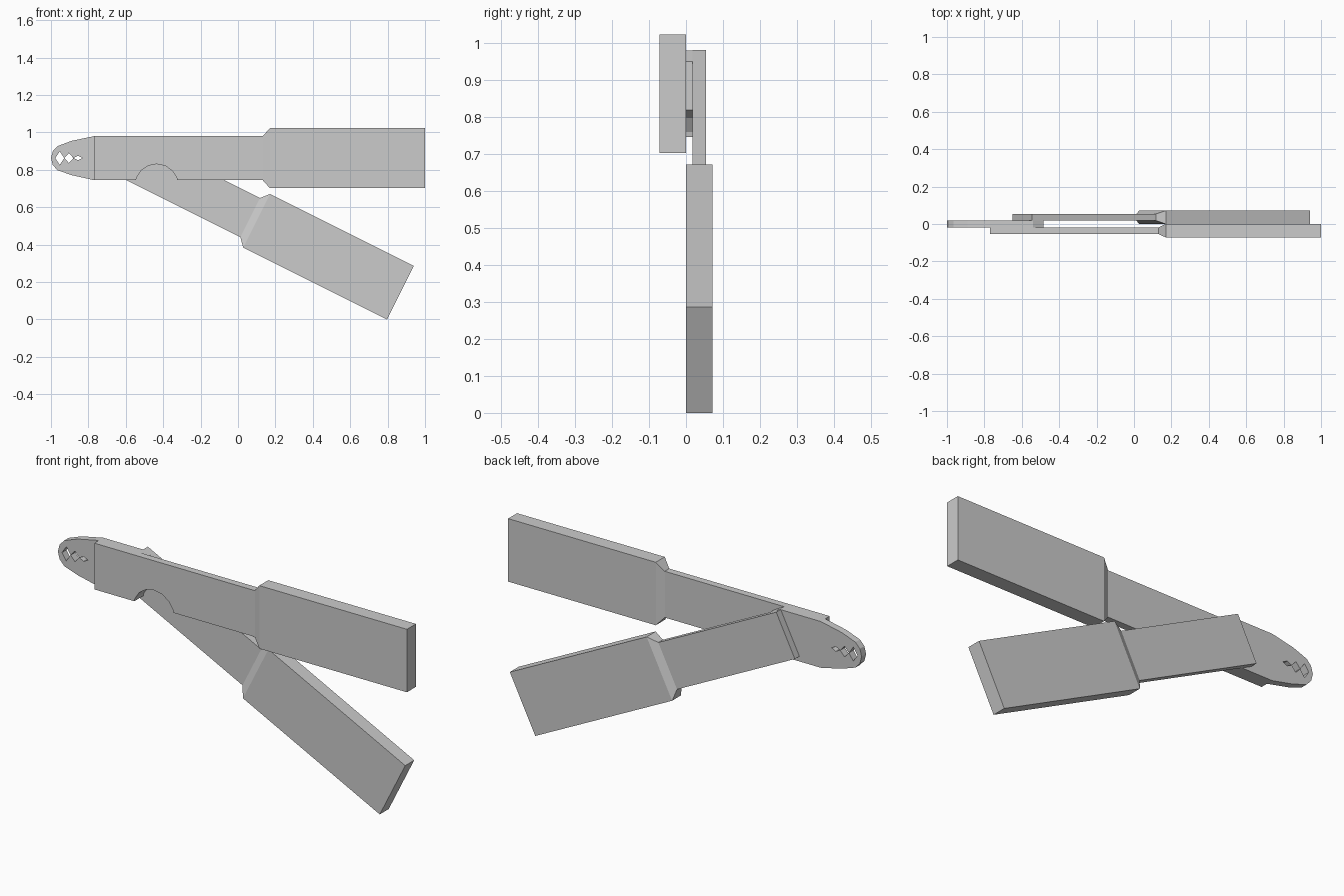
import bpy, bmesh, math
from mathutils import Matrix, Vector

if "Cube" in bpy.data.objects:
    bpy.data.objects.remove(bpy.data.objects["Cube"])


def loft_arm(name, sections, matrix):
    """Rectangular bar lofted along local x; section = (x, half_y, half_z)."""
    bm = bmesh.new()
    rings = [[bm.verts.new((x, sy * hy, sz * hz))
              for sy, sz in ((-1, -1), (1, -1), (1, 1), (-1, 1))]
             for x, hy, hz in sections]
    for a, b in zip(rings, rings[1:]):
        for i in range(4):
            j = (i + 1) % 4
            bm.faces.new((a[i], a[j], b[j], b[i]))
    bm.faces.new(rings[0])
    bm.faces.new(rings[-1])
    bm.transform(matrix)
    bmesh.ops.recalc_face_normals(bm, faces=bm.faces)
    mesh = bpy.data.meshes.new(name)
    bm.to_mesh(mesh)
    bm.free()
    obj = bpy.data.objects.new(name, mesh)
    bpy.context.collection.objects.link(obj)
    return obj


def activate(obj):
    bpy.ops.object.select_all(action='DESELECT')
    obj.select_set(True)
    bpy.context.view_layer.objects.active = obj


def plate(name, loops, half_y):
    """Flat plate in the xz plane; the first loop is the outline, the rest are holes."""
    curve = bpy.data.curves.new(name, 'CURVE')
    curve.dimensions = '2D'
    curve.fill_mode = 'BOTH'
    curve.extrude = half_y
    for pts in loops:
        s = curve.splines.new('POLY')
        s.points.add(len(pts) - 1)
        for p, (x, z) in zip(s.points, pts):
            p.co = (x, z, 0, 1)
        s.use_cyclic_u = True
    obj = bpy.data.objects.new(name, curve)
    obj.rotation_euler.x = math.pi / 2
    bpy.context.collection.objects.link(obj)
    activate(obj)
    bpy.ops.object.convert(target='MESH')
    obj = bpy.context.view_layer.objects.active
    # Weld the caps to the walls
    bm = bmesh.new()
    bm.from_mesh(obj.data)
    bmesh.ops.remove_doubles(bm, verts=bm.verts, dist=1e-5)
    bmesh.ops.recalc_face_normals(bm, faces=bm.faces)
    for f in bm.faces:
        f.smooth = False
    bm.to_mesh(obj.data)
    bm.free()
    return obj


THIN, GRIP = (0.018, 0.1175), (0.036, 0.16)

# Front arm: thin shank flaring into a thick grip
front_arm = loft_arm("front_arm",
                     [(-0.77, *THIN), (0.132, *THIN), (0.17, *GRIP), (1.0, *GRIP)],
                     Matrix.Translation((0, -0.036, 0.8625)))

# Rear arm: same section, swung open
rear_arm = loft_arm("rear_arm",
                    [(0, *THIN), (0.741, *THIN), (0.779, *GRIP), (1.639, *GRIP)],
                    Matrix.Translation((-0.5975, 0.036, 0.876))
                    @ Matrix.Rotation(math.atan(0.5), 4, 'Y'))

# Jaw plate with three diamond holes
outline = [(-0.485, 0.745), (-0.485, 0.95), (-0.54, 0.98), (-0.77, 0.98), (-0.89, 0.955),
           (-0.965, 0.927), (-0.99, 0.90), (-1.0, 0.863), (-0.99, 0.825),
           (-0.965, 0.798), (-0.89, 0.772), (-0.77, 0.745)]
holes = [[(x - 0.024, 0.863), (x, 0.863 + h), (x + 0.024, 0.863), (x, 0.863 - h)]
         for x, h in ((-0.953, 0.036), (-0.904, 0.027), (-0.855, 0.012))]
jaw_plate = plate("jaw_plate", [outline] + holes, 0.018)

# Arched notch cut through the front arm and plate
bpy.ops.mesh.primitive_cylinder_add(vertices=16, radius=0.116, depth=0.3,
                                    location=(-0.435, 0, 0.715),
                                    rotation=(math.pi / 2, 0, 0))
cutter = bpy.context.object
cutter.name = "notch_cutter"
cutter.hide_render = True
for obj in (front_arm, jaw_plate):
    mod = obj.modifiers.new("notch", 'BOOLEAN')
    mod.operation = 'DIFFERENCE'
    mod.solver = 'EXACT'
    mod.object = cutter
    activate(obj)
    bpy.ops.object.modifier_apply(modifier=mod.name)
bpy.data.objects.remove(cutter)
